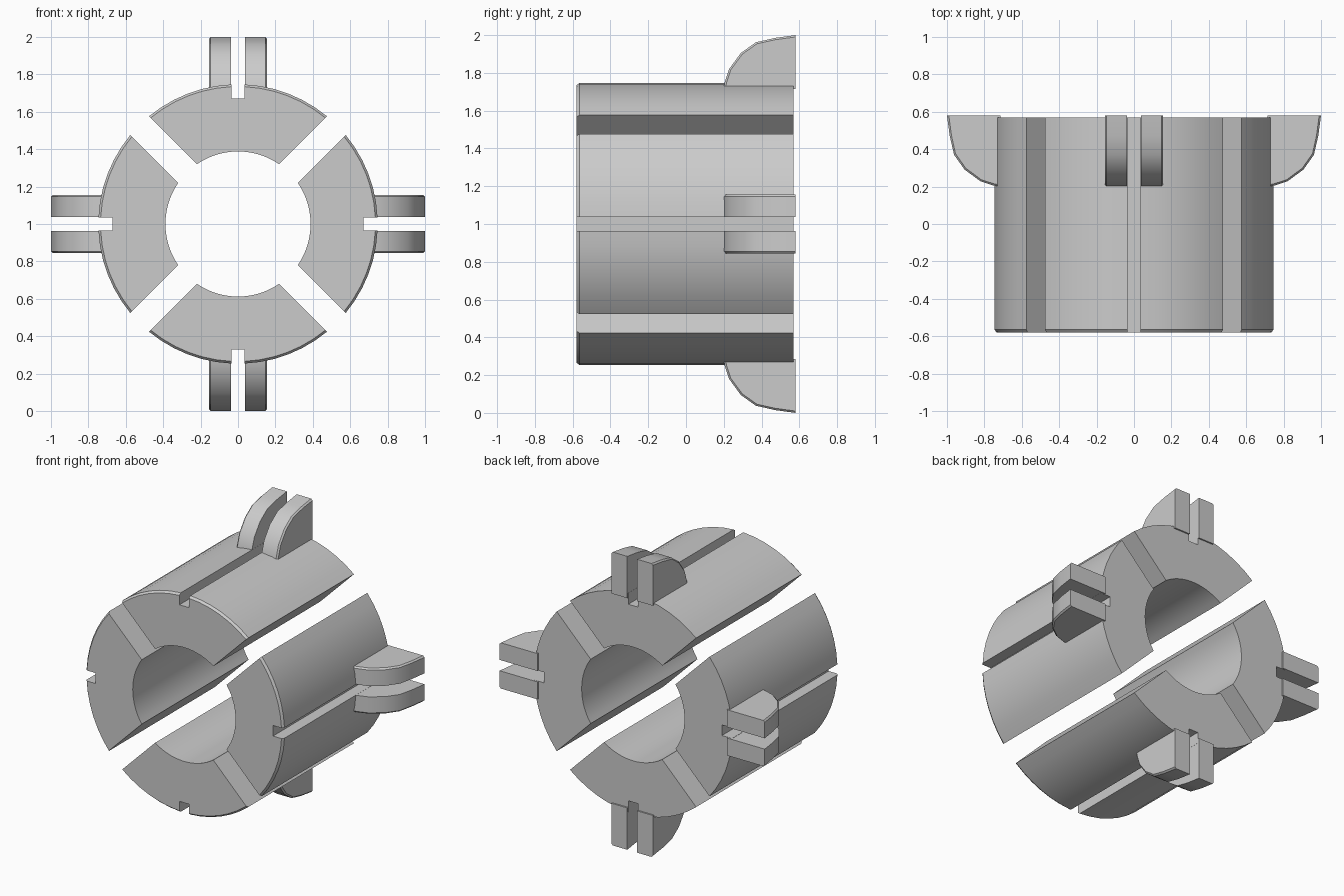
import bpy, bmesh, math
from mathutils import Matrix, Vector

if "Cube" in bpy.data.objects:
    bpy.data.objects.remove(bpy.data.objects["Cube"])

INNER, OUTER = 0.388, 0.747
GAP = 0.071          # half the gap between neighbouring jaws
SLOT, SLOT_FLOOR = 0.036, 0.67
FRONT, BACK = -0.58, 0.57

steel = bpy.data.materials.new("light grey")
steel.diffuse_color = (0.6, 0.6, 0.6, 1)
steel.use_nodes = True
steel.node_tree.nodes["Principled BSDF"].inputs["Base Color"].default_value = steel.diffuse_color


def arc(r, a0, a1, n):
    """Points on a circle, angle measured from the vertical."""
    return [(r * math.sin(a0 + (a1 - a0) * i / n), r * math.cos(a0 + (a1 - a0) * i / n))
            for i in range(n + 1)]


def edge_angle(r):
    """Angle at which radius r meets the jaw's flat side."""
    return math.pi / 4 - math.asin(GAP / r)


def jaw_section(r):
    half = [(SLOT, SLOT_FLOOR)] + arc(r, math.asin(SLOT / r), edge_angle(r), 6)
    inner = arc(INNER, edge_angle(INNER), -edge_angle(INNER), 14)
    return half + inner + [(-x, z) for x, z in reversed(half)]


def loft(name, rings, turn, bevel=0.0):
    """Join rings of 3D points, cap both ends and turn about the main axis."""
    bm = bmesh.new()
    loops = [[bm.verts.new(p) for p in ring] for ring in rings]
    for a, b in zip(loops, loops[1:]):
        for i in range(len(a)):
            j = (i + 1) % len(a)
            bm.faces.new((a[i], a[j], b[j], b[i]))
    bm.faces.new(loops[0])
    bm.faces.new(loops[-1])
    bmesh.ops.recalc_face_normals(bm, faces=bm.faces)
    spin = Matrix.Translation((0, 0, 1)) @ Matrix.Rotation(turn, 4, 'Y')
    bmesh.ops.transform(bm, matrix=spin, verts=bm.verts)
    mesh = bpy.data.meshes.new(name)
    bm.to_mesh(mesh)
    bm.free()
    mesh.materials.append(steel)
    obj = bpy.data.objects.new(name, mesh)
    bpy.context.collection.objects.link(obj)
    bpy.ops.object.select_all(action='DESELECT')
    obj.select_set(True)
    bpy.context.view_layer.objects.active = obj
    bpy.ops.object.shade_smooth_by_angle(angle=math.radians(25))
    return obj


# lug side profile as (y, height above the axis): curved nose, flat back
LUG = [(0.58, 0.715), (0.199, 0.715), (0.205, 0.75), (0.228, 0.82),
       (0.29, 0.905), (0.37, 0.962), (0.47, 0.985), (0.58, 1.0)]


def lug_ring(x, inset):
    """Lug outline at x; the curved rim shrinks slightly for a chamfer."""
    ring = []
    for y, z in LUG:
        rim = Vector((0.58 - y, 0, z - 0.715))
        if y < 0.58 or z > 0.9:
            if rim.length > 0:
                rim *= 1 - inset / rim.length
        ring.append((x, 0.58 - rim.x, 0.715 + rim.z))
    return ring


for side, k in (("top", 0), ("right", 1), ("bottom", 2), ("left", 3)):
    turn = k * math.pi / 2
    # slotted jaw with a chamfered front outer edge
    rings = [[(x, y, z) for x, z in jaw_section(r)]
             for y, r in ((FRONT, OUTER - 0.012), (FRONT + 0.015, OUTER), (BACK, OUTER))]
    loft(side + "_jaw", rings, turn)
    # pair of lugs, one on each side of the slot
    for s, hand in ((-1, "a"), (1, "b")):
        loft(f"{side}_lug_{hand}",
             [lug_ring(s * 0.037, 0), lug_ring(s * 0.146, 0), lug_ring(s * 0.156, 0.01)], turn)
